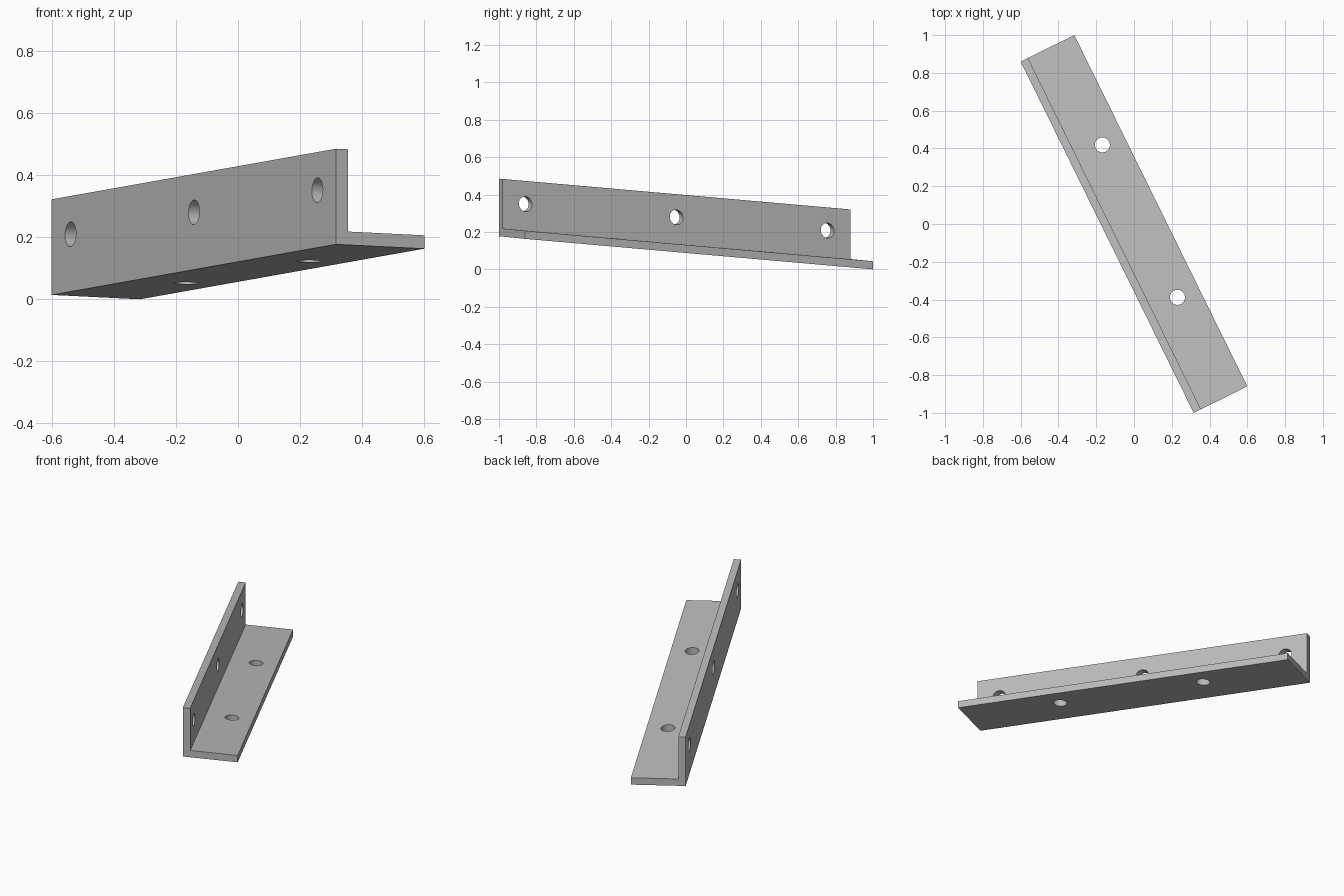
import bpy, bmesh, math
from mathutils import Matrix, Vector

cube = bpy.data.objects.get("Cube")
if cube:
    bpy.data.objects.remove(cube, do_unlink=True)

LENGTH, WIDTH, HEIGHT = 2.08, 0.318, 0.308
THICK = 0.043
HOLE_RADIUS = 0.04

steel = bpy.data.materials.new("grey_steel")
steel.use_nodes = True
colour = (0.5, 0.5, 0.5, 1)
steel.diffuse_color = colour
steel.node_tree.nodes["Principled BSDF"].inputs["Base Color"].default_value = colour


def add_object(name, bm):
    mesh = bpy.data.meshes.new(name)
    bmesh.ops.recalc_face_normals(bm, faces=bm.faces)
    bm.to_mesh(mesh)
    bm.free()
    obj = bpy.data.objects.new(name, mesh)
    bpy.context.collection.objects.link(obj)
    return obj


# L-shaped profile extruded along local x
bm = bmesh.new()
profile = [(0, 0), (WIDTH, 0), (WIDTH, THICK), (THICK, THICK), (THICK, HEIGHT), (0, HEIGHT)]
face = bm.faces.new([bm.verts.new((0, y, z)) for y, z in profile])
ext = bmesh.ops.extrude_face_region(bm, geom=[face])
bmesh.ops.translate(bm, vec=(LENGTH, 0, 0),
                    verts=[v for v in ext["geom"] if isinstance(v, bmesh.types.BMVert)])
bracket = add_object("angle_bracket", bm)
bracket.data.materials.append(steel)

# Bolt holes: three through the wall, two through the base flange
bm = bmesh.new()


def drill(centre, rotation):
    bmesh.ops.create_cone(bm, cap_ends=True, segments=32, radius1=HOLE_RADIUS,
                          radius2=HOLE_RADIUS, depth=THICK * 3,
                          matrix=Matrix.Translation(centre) @ rotation)


for t in (0.066, 0.5, 0.934):
    drill((t * LENGTH, THICK / 2, 0.6 * HEIGHT), Matrix.Rotation(math.pi / 2, 4, "X"))
for t in (0.283, 0.717):
    drill((t * LENGTH, 0.61 * WIDTH, THICK / 2), Matrix.Identity(4))
cutter = add_object("hole_cutters", bm)
cutter.hide_render = True

cut = bracket.modifiers.new("holes", "BOOLEAN")
cut.object = cutter
cut.solver = "EXACT"
bpy.context.view_layer.objects.active = bracket
bracket.select_set(True)
bpy.ops.object.modifier_apply(modifier=cut.name)
bpy.data.objects.remove(cutter, do_unlink=True)

# Slanted pose: length, width and height axes from the far lower corner
along = Vector((0.916, -1.86, 0.163)) / LENGTH
across = Vector((0.284, 0.14, -0.014)) / WIDTH
pose = Matrix((along, across, Vector((0, 0, 1)))).transposed().to_4x4()
pose.translation = (-0.6, 0.86, 0.014)
bracket.data.transform(pose)

bpy.ops.object.shade_smooth_by_angle(angle=math.radians(30))
